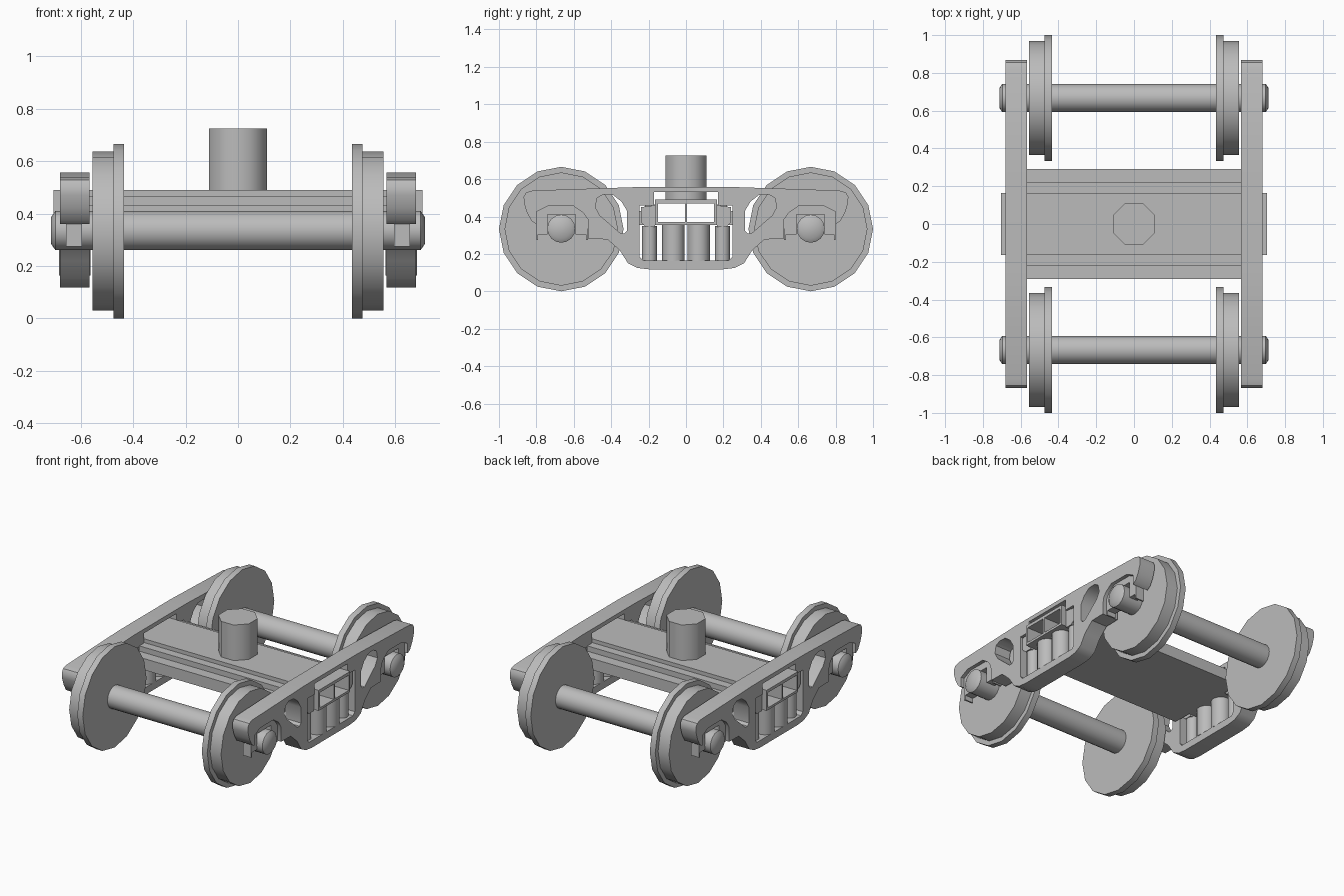
import bpy, bmesh, math
from mathutils import Matrix, Vector

if "Cube" in bpy.data.objects:
    bpy.data.objects.remove(bpy.data.objects["Cube"])

steel = bpy.data.materials.new("grey_steel")
steel.diffuse_color = (0.5, 0.5, 0.5, 1)
steel.use_nodes = True
steel.node_tree.nodes["Principled BSDF"].inputs["Base Color"].default_value = steel.diffuse_color

# profile plane (y, z) extruded along x
YZ_TO_X = Matrix(((0, 0, 1, 0), (1, 0, 0, 0), (0, 1, 0, 0), (0, 0, 0, 1)))


def add(name, mesh, angle=35):
    mesh.materials.clear()
    mesh.materials.append(steel)
    for p in mesh.polygons:
        p.use_smooth = True
    mesh.set_sharp_from_angle(angle=math.radians(angle))
    ob = bpy.data.objects.new(name, mesh)
    bpy.context.collection.objects.link(ob)
    return ob


def plate(name, loops, x0, x1):
    """Extrude a (y, z) outline with holes from x0 to x1."""
    cu = bpy.data.curves.new(name, 'CURVE')
    cu.dimensions = '2D'
    cu.fill_mode = 'BOTH'
    cu.extrude = abs(x1 - x0) / 2
    for pts in loops:
        s = cu.splines.new('POLY')
        s.points.add(len(pts) - 1)
        for p, (y, z) in zip(s.points, pts):
            p.co = (y, z, 0, 1)
        s.use_cyclic_u = True
    tmp = bpy.data.objects.new("tmp", cu)
    bpy.context.collection.objects.link(tmp)
    me = bpy.data.meshes.new_from_object(
        tmp.evaluated_get(bpy.context.evaluated_depsgraph_get()))
    bpy.data.objects.remove(tmp)
    me.transform(Matrix.Translation(((x0 + x1) / 2, 0, 0)) @ YZ_TO_X)
    bm = bmesh.new()
    bm.from_mesh(me)
    bmesh.ops.remove_doubles(bm, verts=bm.verts, dist=1e-5)
    bmesh.ops.recalc_face_normals(bm, faces=bm.faces)
    bm.to_mesh(me)
    bm.free()
    return add(name, me)


def turned(name, profile, sides, axis, loc, phase=0.0):
    """Closed solid of revolution from (distance along axis, radius) pairs."""
    bm = bmesh.new()
    rings = []
    for d, r in profile:
        ring = []
        for i in range(sides):
            a = 2 * math.pi * (i + phase) / sides
            u, v = r * math.cos(a), r * math.sin(a)
            co = (d, u, v) if axis == 'x' else (u, v, d)
            ring.append(bm.verts.new(Vector(co) + Vector(loc)))
        rings.append(ring)
    for a, b in zip(rings, rings[1:]):
        for i in range(sides):
            j = (i + 1) % sides
            bm.faces.new((a[i], a[j], b[j], b[i]))
    bm.faces.new(rings[0])
    bm.faces.new(rings[-1])
    bmesh.ops.recalc_face_normals(bm, faces=bm.faces)
    me = bpy.data.meshes.new(name)
    bm.to_mesh(me)
    bm.free()
    return add(name, me, 48)


def rect(y0, y1, z0, z1):
    return [(y0, z0), (y1, z0), (y1, z1), (y0, z1)]


def flip(pts):
    return [(-y, z) for y, z in reversed(pts)]


# side frame outline (half), with axle arch, lightening hole and spring window
half = [(.2, .118), (.26, .125), (.31, .15), (.355, .22), (.42, .278),
        (.52, .28), (.525, .385), (.55, .42), (.60, .455), (.74, .455),
        (.80, .425), (.80, .36), (.825, .375), (.85, .42), (.866, .47),
        (.868, .505), (.855, .528), (.82, .539), (.27, .557)]
hole = [(.315, .325), (.33, .31), (.35, .31), (.46, .405), (.485, .45),
        (.475, .50), (.44, .518), (.39, .515), (.345, .48), (.315, .43)]
win = [(.23, .165), (.248, .185), (.248, .46), (.17, .46), (.17, .53)]
outline = half + flip(half)
window = win + flip(win)

# bearing adapter hugging the axle, with two thin legs
adapter = [(.525, .275), (.535, .275), (.535, .305), (.59, .305), (.59, .41),
           (.74, .41), (.74, .305), (.79, .305), (.79, .275), (.80, .275),
           (.80, .425), (.74, .455), (.60, .455), (.55, .42), (.525, .385)]

# hollow bolster cells
cells = [rect(-.15, -.006, .37, .47), rect(.006, .15, .37, .47)]

for s, side in ((1, "right"), (-1, "left")):
    plate(side + "_side_frame", [outline, hole, flip(hole), window], .567 * s, .68 * s)
    plate(side + "_bolster_end", [rect(-.165, .165, .355, .49)] + cells, .57 * s, .705 * s)
    for t, end in ((1, "rear"), (-1, "front")):
        tag = f"{end}_{side}_"
        plate(tag + "bearing_adapter", [adapter if t > 0 else flip(adapter)], .595 * s, .656 * s)
        # friction wedge between bolster and frame
        wedge = [(.166, .345), (.215, .345), (.24, .37), (.24, .45), (.166, .46)]
        plate(tag + "friction_wedge", [wedge if t > 0 else flip(wedge)], .58 * s, .67 * s)
        # springs
        turned(tag + "main_spring", [(.163, .06), (.356, .06)], 16, 'z', (.623 * s, .067 * t, 0))
        turned(tag + "wedge_spring", [(.163, .04), (.35, .04)], 16, 'z', (.623 * s, .195 * t, 0))
        # flanged wheel
        turned(tag + "wheel", [(.435 * s, .333), (.475 * s, .333), (.475 * s, .303),
                               (.555 * s, .303)], 16, 'x', (0, .667 * t, .333))

# axles with chamfered ends
for t, end in ((1, "rear"), (-1, "front")):
    turned(end + "_axle", [(-.713, .052), (-.697, .075), (.697, .075), (.713, .052)],
           16, 'x', (0, .667 * t, .335))

# stepped bolster body
step = [(.29, .355), (.29, .43), (.22, .43), (.22, .465), (.165, .465), (.165, .49)]
plate("bolster", [step + flip(step)] + cells, -.57, .57)

# centre pivot post
turned("pivot_post", [(.48, .12), (.725, .12)], 8, 'z', (0, 0, 0), .5)
